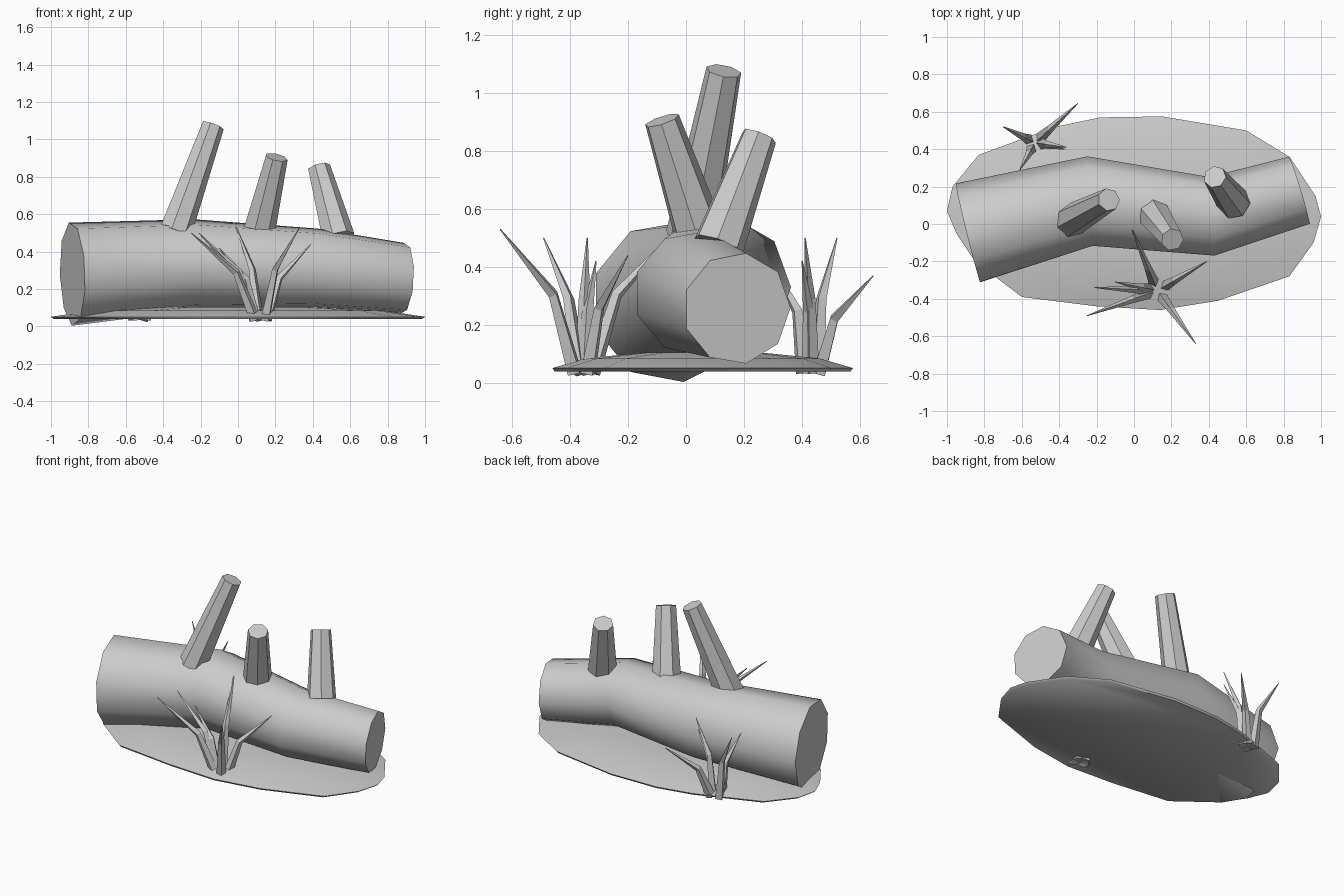
import bpy, bmesh, math
from mathutils import Vector

if "Cube" in bpy.data.objects:
    bpy.data.objects.remove(bpy.data.objects["Cube"])

GREY = (0.6, 0.6, 0.6, 1)
mat = bpy.data.materials.new("plain grey")
mat.use_nodes = True
mat.diffuse_color = GREY
mat.node_tree.nodes["Principled BSDF"].inputs["Base Color"].default_value = GREY


def bridge(bm, a, b):
    n = len(a)
    for i in range(n):
        bm.faces.new((a[i], a[(i + 1) % n], b[(i + 1) % n], b[i]))


def finish(bm, name, smooth=None):
    bmesh.ops.recalc_face_normals(bm, faces=bm.faces)
    mesh = bpy.data.meshes.new(name)
    bm.to_mesh(mesh)
    bm.free()
    obj = bpy.data.objects.new(name, mesh)
    bpy.context.collection.objects.link(obj)
    mesh.materials.append(mat)
    if smooth:
        bpy.ops.object.select_all(action="DESELECT")
        obj.select_set(True)
        bpy.context.view_layer.objects.active = obj
        bpy.ops.object.shade_smooth_by_angle(angle=math.radians(smooth))
    return obj


def add_tube(bm, stations, sides, turn=0.0, side_hint=None):
    """Loft (centre, axis, radius) stations, capping both ends."""
    rings = []
    for centre, axis, radius in stations:
        axis = Vector(axis).normalized()
        u = Vector(side_hint or (0, 1, 0))
        u = (u - axis * u.dot(axis)).normalized()
        v = axis.cross(u)
        angles = [turn + math.tau * i / sides for i in range(sides)]
        rings.append([bm.verts.new(Vector(centre) + radius * (u * math.cos(a) + v * math.sin(a)))
                      for a in angles])
    for a, b in zip(rings, rings[1:]):
        bridge(bm, a, b)
    bm.faces.new(rings[0])
    bm.faces.new(rings[-1])


# Fallen log: a bent, tapering nine-sided trunk
bm = bmesh.new()
add_tube(bm, [
    ((-0.885, -0.055, 0.28), (1, 0.25, 0.03), 0.28),
    ((-0.235, 0.115, 0.33), (1, 0.06, 0), 0.247),
    ((0.415, 0.035, 0.31), (1, 0.06, -0.06), 0.217),
    ((0.885, 0.175, 0.257), (1, 0.3, -0.05), 0.193),
], 9)
finish(bm, "log_trunk", 60)

# Broken branch stubs: base and tip centres
branches = {
    "left_branch": ((-0.325, 0.025, 0.54), (-0.135, 0.13, 1.075)),
    "middle_branch": ((0.115, 0.04, 0.53), (0.205, -0.083, 0.905)),
    "right_branch": ((0.525, 0.125, 0.51), (0.432, 0.252, 0.85)),
}
for name, (base, tip) in branches.items():
    base, tip = Vector(base), Vector(tip)
    axis = tip - base
    bm = bmesh.new()
    add_tube(bm, [(base - axis.normalized() * 0.04, axis, 0.09), (tip, axis, 0.062)], 7, 0.2)
    finish(bm, name)

# Ground mound: irregular oval with a flat underside and a low dome
outline = [(-1, .07), (-.97, .2), (-.83, .37), (-.42, .52), (-.18, .57), (.15, .575),
           (.6, .5), (.83, .36), (.97, .15), (1, .04), (.96, -.1), (.83, -.28),
           (.45, -.41), (.14, -.46), (-.2, -.44), (-.6, -.39), (-.85, -.2), (-.95, -.05)]
bm = bmesh.new()
rings = []
for scale, z in ((0.985, 0.04), (1, 0.052), (0.78, 0.085), (0.4, 0.105)):
    rings.append([bm.verts.new((x * scale, 0.055 + (y - 0.055) * scale, z)) for x, y in outline])
for a, b in zip(rings, rings[1:]):
    bridge(bm, a, b)
bm.faces.new(rings[0])
bm.faces.new(rings[-1])
finish(bm, "ground_mound", 50)

# Grass tufts: bent, pointed blades fanning out from a root
tufts = {
    "front_grass": ((0.125, -0.355), [(.33, -.64, .53), (.39, -.2, .44), (-.25, -.49, .5),
                                      (-.21, -.34, .5), (-.01, -.03, .53), (-.1, -.31, .42)]),
    "back_grass": ((-0.53, 0.435), [(-.3, .645, .37), (-.7, .52, .5), (-.36, .41, .5),
                                    (-.37, .4, .42), (-.61, .29, .42)]),
}
for name, ((cx, cy), tips) in tufts.items():
    bm = bmesh.new()
    for tip in tips:
        tip = Vector(tip)
        centre = Vector((cx, cy, 0))
        out = Vector((tip.x - cx, tip.y - cy, 0))
        root = centre + out.normalized() * 0.035 + Vector((0, 0, 0.035))
        bend = centre + out * 0.36 + Vector((0, 0, 0.03 + tip.z * 0.52))
        across = out.cross(Vector((0, 0, 1))).normalized()
        add_tube(bm, [(root, bend - root, 0.03), (bend, tip - root, 0.02),
                      (tip, tip - bend, 0.002)], 4, 0, across)
    finish(bm, name)
